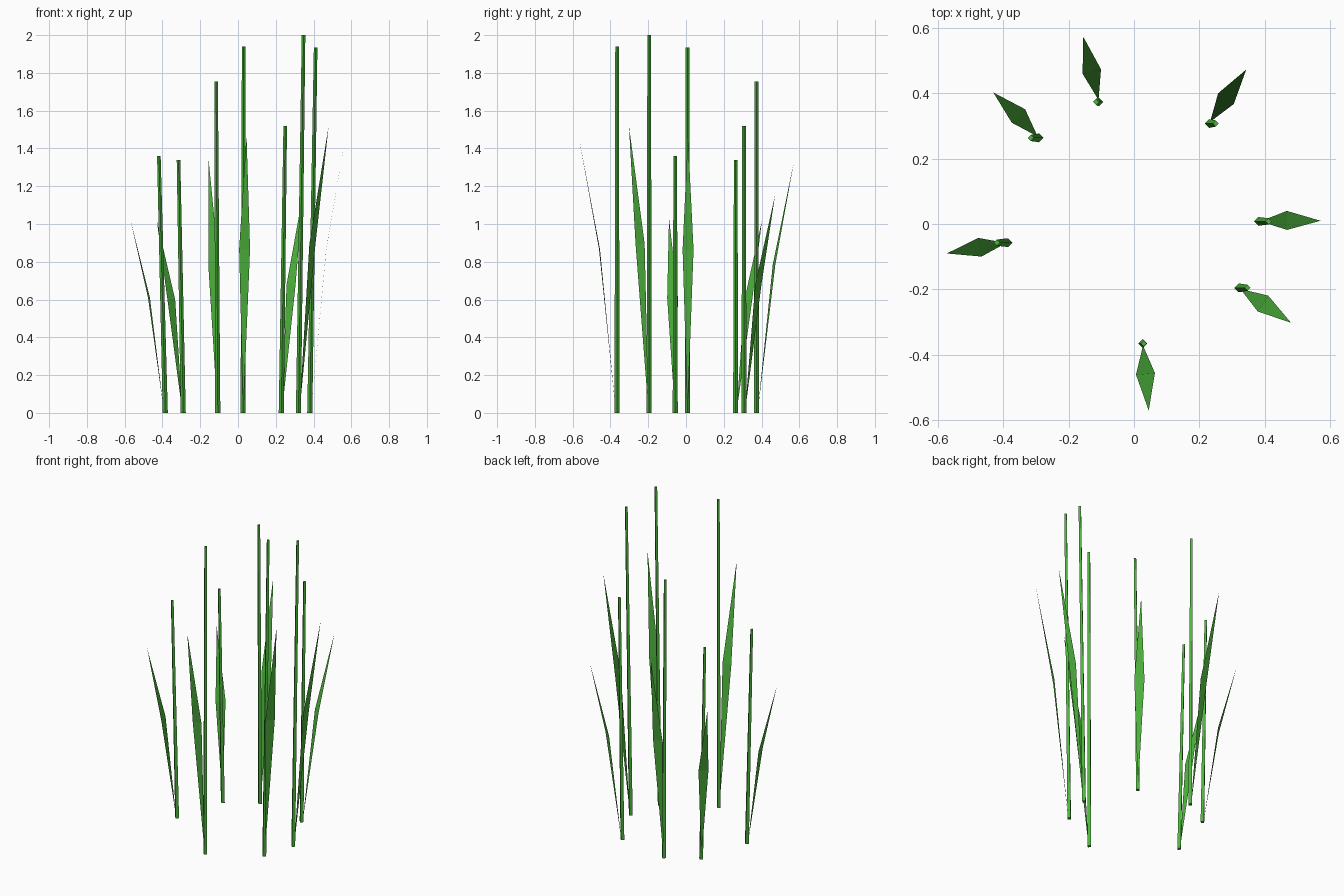
import bpy, bmesh, math
from mathutils import Vector

if "Cube" in bpy.data.objects:
    bpy.data.objects.remove(bpy.data.objects["Cube"])

green = bpy.data.materials.new("leaf_green")
green.diffuse_color = (0.075, 0.45, 0.047, 1)
green.use_nodes = True
green.node_tree.nodes["Principled BSDF"].inputs["Base Color"].default_value = green.diffuse_color

def make_object(name, bm):
    me = bpy.data.meshes.new(name)
    bm.to_mesh(me)
    bm.free()
    me.materials.append(green)
    ob = bpy.data.objects.new(name, me)
    bpy.context.collection.objects.link(ob)

# Four-sided tapering stalk that leans a little
def stalk(name, x, y, top_x, h):
    bm = bmesh.new()
    rings = []
    for cx, z, r in ((x, 0, 0.0135), (top_x, h, 0.0095)):
        rings.append([bm.verts.new((cx + r * math.cos(i * math.pi / 2),
                                    y + r * math.sin(i * math.pi / 2), z)) for i in range(4)])
    low, high = rings
    for i in range(4):
        j = (i + 1) % 4
        bm.faces.new((low[i], low[j], high[j], high[i]))
    bm.faces.new(low[::-1])
    bm.faces.new(high)
    make_object(name, bm)

# Thin diamond blade, bent outward at its widest point
def blade(name, x, y, mid, tip, h):
    bm = bmesh.new()
    out = (Vector(tip) - Vector((x, y))).normalized()
    side = Vector((-out.y, out.x)) * 0.029
    m = Vector(mid)
    z = 0.447 * h
    base = bm.verts.new((x + out.x * 0.006, y + out.y * 0.006, 0))
    left = bm.verts.new((*(m + side), z))
    right = bm.verts.new((*(m - side), z))
    end = bm.verts.new((*tip, 0.76 * h))
    bm.faces.new((base, left, right))
    bm.faces.new((right, left, end))
    make_object(name, bm)

# base x, base y, stalk top x, height, blade middle, blade tip
reeds = [
    (0.38, 0.008, 0.411, 1.935, (0.467, 0.011), (0.57, 0.01)),
    (0.32, -0.195, 0.347, 2.0, (0.394, -0.243), (0.48, -0.302)),
    (0.027, -0.365, 0.03, 1.94, (0.035, -0.458), (0.045, -0.57)),
    (-0.385, -0.057, -0.419, 1.36, (-0.471, -0.071), (-0.572, -0.09)),
    (-0.29, 0.263, -0.315, 1.34, (-0.353, 0.33), (-0.43, 0.402)),
    (-0.107, 0.373, -0.116, 1.755, (-0.129, 0.466), (-0.155, 0.572)),
    (0.229, 0.307, 0.25, 1.52, (0.281, 0.383), (0.343, 0.472)),
]
for n, (x, y, tx, h, mid, tip) in enumerate(reeds, 1):
    stalk(f"stalk_{n}", x, y, tx, h)
    blade(f"leaf_{n}", x, y, mid, tip, h)
